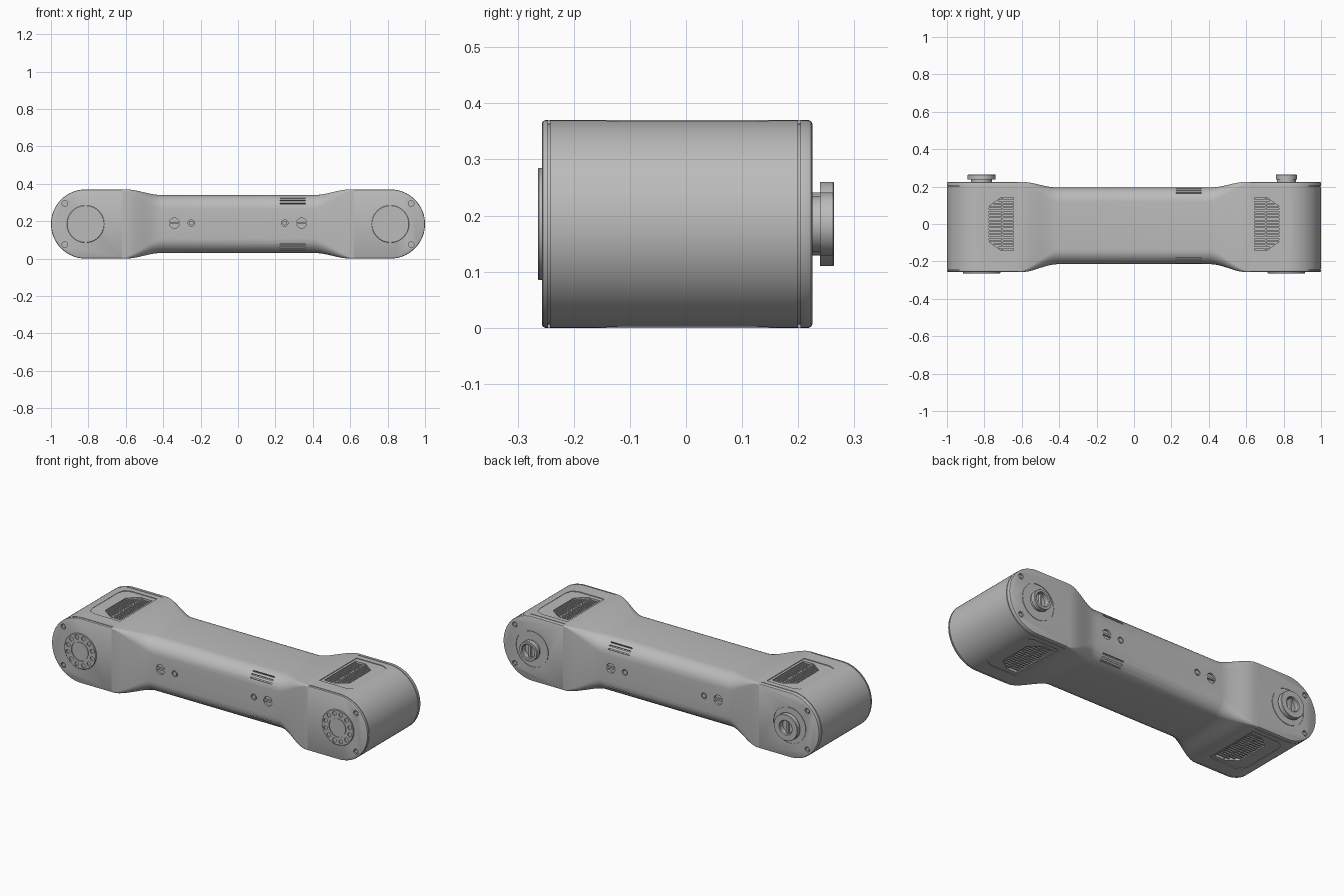
import bpy
import bmesh
from math import sin, cos, pi, radians

if "Cube" in bpy.data.objects:
    bpy.data.objects.remove(bpy.data.objects["Cube"], do_unlink=True)

grey = bpy.data.materials.new("satin grey")
grey.use_nodes = True
grey.diffuse_color = (0.5, 0.5, 0.5, 1)
grey.node_tree.nodes["Principled BSDF"].inputs["Base Color"].default_value = (0.5, 0.5, 0.5, 1)

R = 0.185            # end radius and mid height
CX = 0.815           # joint axis
SEAM = 0.62          # housing meets tube
FRONT, BACK = -0.257, 0.225


def loft(bm, rings):
    """Skin a list of equal rings and cap both ends."""
    vs = [[bm.verts.new(p) for p in ring] for ring in rings]
    n = len(vs[0])
    for a, b in zip(vs, vs[1:]):
        for i in range(n):
            j = (i + 1) % n
            bm.faces.new((a[i], a[j], b[j], b[i]))
    bm.faces.new(vs[0])
    bm.faces.new(vs[-1][::-1])


def box(bm, x0, x1, y0, y1, z0, z1):
    loft(bm, [[(x, y0, z0), (x, y1, z0), (x, y1, z1), (x, y0, z1)] for x in (x0, x1)])


def turned(bm, x, z, profile, n=48):
    """Round part along y from (radius, y) pairs."""
    loft(bm, [[(x + r * cos(2 * pi * i / n), y, z + r * sin(2 * pi * i / n))
               for i in range(n)] for r, y in profile])


def prism(bm, outline, s, z0, z1):
    loft(bm, [[(s * x, y, z) for x, y in outline] for z in (z0, z1)])


def finish(name, bm, cutter=None):
    """Turn the bmesh into a shaded object, cutting it first if asked."""
    def make(label, b):
        bmesh.ops.recalc_face_normals(b, faces=b.faces)
        mesh = bpy.data.meshes.new(label)
        b.to_mesh(mesh)
        b.free()
        mesh.materials.append(grey)
        ob = bpy.data.objects.new(label, mesh)
        bpy.context.collection.objects.link(ob)
        return ob

    ob = make(name, bm)
    bpy.ops.object.select_all(action='DESELECT')
    ob.select_set(True)
    bpy.context.view_layer.objects.active = ob
    if cutter:
        tool = make(name + "_cutter", cutter)
        tool.hide_render = True
        mod = ob.modifiers.new("cut", 'BOOLEAN')
        mod.operation = 'DIFFERENCE'
        mod.solver = 'EXACT'
        mod.use_self = True
        mod.object = tool
        bpy.ops.object.modifier_apply(modifier=mod.name)
        bpy.data.objects.remove(tool, do_unlink=True)
    bpy.ops.object.shade_smooth_by_angle(angle=radians(30))
    return ob


# Arm tube: rounded box section, flaring to square shoulders at each end
def section(x):
    t = min(1, max(0, (abs(x) - 0.41) / 0.19))
    f = t * t * (3 - 2 * t)
    hz = 0.155 + f * (R - 0.155)
    y0 = -0.215 + f * (FRONT + 0.215)
    y1 = 0.195 + f * (BACK - 0.195)
    return hz, y0, y1, 0.078 - 0.070 * t


def tube_ring(x):
    hz, y0, y1, r = section(x)
    ring = []
    for k, (cy, cz) in enumerate(((y1 - r, hz - r), (y0 + r, hz - r),
                                  (y0 + r, r - hz), (y1 - r, r - hz))):
        for i in range(9):
            a = (k + i / 8) * pi / 2
            ring.append((x, cy + r * cos(a), R + cz + r * sin(a)))
    return ring


flare = [0.41 + 0.019 * i for i in range(11)] + [SEAM]
tube, cuts = bmesh.new(), bmesh.new()
loft(tube, [tube_ring(x) for x in [-x for x in reversed(flare)] + flare])

# Vent slots on the four rounded corners
hz, y0, y1, r = section(0)
for sy, cy in ((-1, y0 + r), (1, y1 - r)):
    for sz in (-1, 1):
        for deg in (24, 38, 52):
            c, s = sy * cos(radians(deg)), sz * sin(radians(deg))
            pts = [(cy + c * d - s * w, R + sz * (hz - r) + s * d + c * w)
                   for d, w in ((r - 0.012, -0.003), (r + 0.01, -0.003),
                                (r + 0.01, 0.003), (r - 0.012, 0.003))]
            loft(cuts, [[(x, y, z) for y, z in pts] for x in (0.225, 0.36)])

# Button wells on the front and back faces, with their inserts
inserts = bmesh.new()
for sx in (-1, 1):
    for y, d in ((y0, -1), (y1, 1)):
        turned(cuts, sx * 0.34, R + 0.005, [(0.027, y - d * 0.012), (0.027, y + d * 0.02)], 32)
        turned(cuts, sx * 0.25, R + 0.005, [(0.017, y - d * 0.01), (0.017, y + d * 0.02)], 32)
        turned(inserts, sx * 0.25, R + 0.005, [(0.012, y - d * 0.015), (0.012, y - d * 0.001)], 24)
        ya, yb = sorted((y - d * 0.015, y - d * 0.001))
        box(inserts, sx * 0.34 - 0.027, sx * 0.34 + 0.027, ya, yb, R, R + 0.01)
finish("arm_tube", tube, cuts)
finish("button_inserts", inserts)


# Joint housings: rounded end with cover grooves, built as stacked outlines
def end_ring(s, y, inset):
    rr = R - inset
    pts = [(SEAM, R - rr)]
    pts += [(CX + rr * cos(a), R + rr * sin(a))
            for a in [-pi / 2 + pi * i / 40 for i in range(41)]]
    pts.append((SEAM, R + rr))
    return [(s * x, y, z) for x, z in pts]


steps = [(FRONT, 0.006), (FRONT + 0.002, 0.002), (FRONT + 0.006, 0), (-0.246, 0),
         (-0.246, 0.006), (-0.242, 0.006), (-0.242, 0), (0.2, 0), (0.2, 0.006),
         (0.204, 0.006), (0.204, 0), (BACK - 0.006, 0), (BACK - 0.002, 0.002), (BACK, 0.006)]
panel = [(0.632, -0.165), (0.795, -0.165), (0.83, -0.15), (0.843, -0.115),
         (0.843, 0.12), (0.83, 0.155), (0.795, 0.17), (0.632, 0.17)]
opening = [(0.645, -0.142), (0.71, -0.142), (0.775, -0.095),
           (0.775, 0.095), (0.71, 0.142), (0.645, 0.142)]

for s, side in ((-1, "right"), (1, "left")):
    housing, cuts, screws = bmesh.new(), bmesh.new(), bmesh.new()
    loft(housing, [end_ring(s, y, i) for y, i in steps])

    # Recessed panel and grille opening, above and below
    grille = bmesh.new()
    for sz in (-1, 1):
        def lvl(depth):
            return R + sz * (R - depth)
        prism(cuts, panel, s, lvl(0.004), lvl(-0.02))
        prism(cuts, opening, s, lvl(0.03), lvl(-0.03))
        za, zb = sorted((lvl(0.032), lvl(0.009)))
        for i in range(15):
            y = -0.126 + 0.018 * i
            end = 0.775 - 0.065 * max(0, (abs(y) + 0.004 - 0.095) / 0.047)
            xa, xb = sorted((s * 0.645, s * end))
            box(grille, xa, xb, y - 0.0045, y + 0.0045, za, zb)
        xa, xb = sorted((s * 0.70, s * 0.708))
        box(grille, xa, xb, -0.14, 0.14, za, zb + 0.001)
    finish(side + "_grilles", grille)

    # Cover screws, and a thin ring groove on the back cover
    for y, d in ((FRONT, -1), (BACK, 1)):
        for z in (0.075, 0.295):
            turned(cuts, s * 0.926, z, [(0.015, y - d * 0.01), (0.015, y + d * 0.02)], 24)
            turned(screws, s * 0.926, z, [(0.011, y - d * 0.012), (0.011, y - d * 0.003)], 6)
    turned(cuts, s * CX, R, [(0.103, BACK - 0.003), (0.103, BACK + 0.01)])
    finish(side + "_joint_housing", housing, cuts)
    finish(side + "_cover_screws", screws)
    plate = bmesh.new()
    turned(plate, s * CX, R, [(0.1, BACK - 0.01), (0.1, BACK)])
    finish(side + "_back_plate", plate)

    # Front mounting disc with a ring of bolt holes
    disc, holes = bmesh.new(), bmesh.new()
    turned(disc, s * CX, R, [(0.1, -0.245), (0.1, -0.262), (0.098, -0.264),
                             (0.055, -0.264), (0.055, -0.259), (0.05, -0.259), (0.05, -0.262)])
    for k in range(12):
        a = 2 * pi * (k + 0.5) / 12
        turned(holes, s * CX + 0.079 * cos(a), R + 0.079 * sin(a),
               [(0.012, -0.258), (0.012, -0.28)], 20)
    finish(side + "_mounting_disc", disc, holes)

    # Back output shaft: hollow collar, wider on the right end
    wide = 0.075 if s < 0 else 0.056
    neck = 0.056 if s < 0 else 0.05
    shaft = bmesh.new()
    turned(shaft, s * CX, R, [(neck, 0.215), (neck, 0.239), (wide, 0.239), (wide, 0.262),
                              (wide - 0.002, 0.264), (0.042, 0.264), (0.038, 0.26),
                              (0.038, 0.235)])
    box(shaft, s * CX - 0.006, s * CX + 0.006, 0.23, 0.25, R - 0.037, R + 0.037)
    finish(side + "_output_shaft", shaft)
